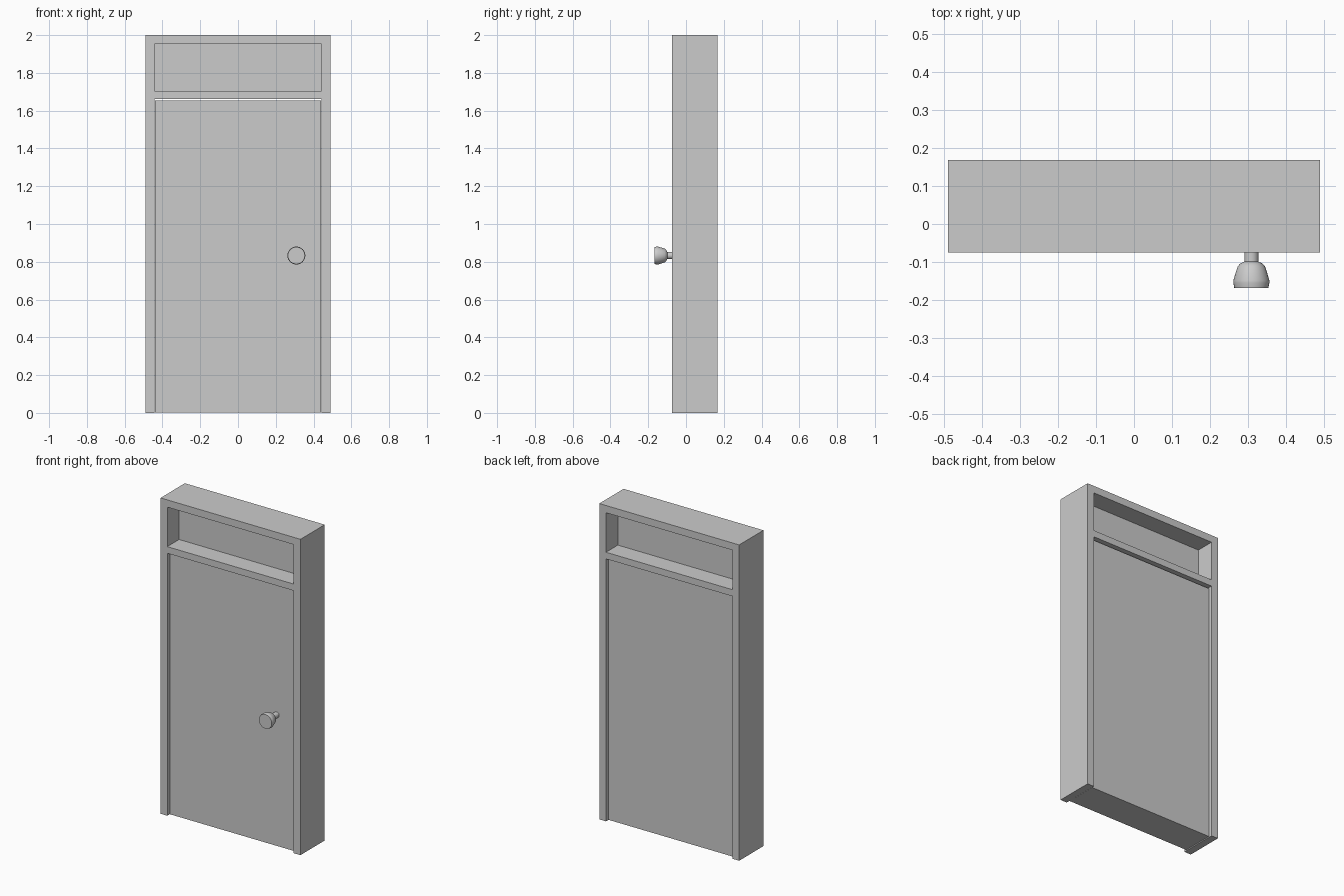
import bpy
import bmesh
import math

cube = bpy.data.objects.get("Cube")
if cube:
    bpy.data.objects.remove(cube, do_unlink=True)

# One plain grey for every part
grey = bpy.data.materials.new("plain grey")
grey.use_nodes = True
colour = (0.6, 0.6, 0.6, 1)
grey.diffuse_color = colour
grey.node_tree.nodes["Principled BSDF"].inputs["Base Color"].default_value = colour

# Shared dimensions
HALF_W, HEIGHT = 0.49, 2.0
FRONT, BACK = -0.075, 0.168
MID = (FRONT + BACK) / 2
OPEN_W, OPEN_TOP = 0.443, 1.662
SILL, HEAD = 1.704, 1.954
RECESS = 0.02


def add_object(name, data):
    obj = bpy.data.objects.new(name, data)
    bpy.context.collection.objects.link(obj)
    obj.data.materials.append(grey)
    return obj


def select_only(obj):
    bpy.ops.object.select_all(action='DESELECT')
    obj.select_set(True)
    bpy.context.view_layer.objects.active = obj


def box(name, x, y, z):
    """Box spanning the (low, high) pair given for each axis."""
    bm = bmesh.new()
    bmesh.ops.create_cube(bm, size=1)
    for v in bm.verts:
        v.co = [lo + (hi - lo) * (c + 0.5) for c, (lo, hi) in zip(v.co, (x, y, z))]
    mesh = bpy.data.meshes.new(name)
    bm.to_mesh(mesh)
    bm.free()
    return add_object(name, mesh)


# Door frame: outline with a doorway notch and a transom hole, extruded in depth
outline = [(-HALF_W, 0), (-HALF_W, HEIGHT), (HALF_W, HEIGHT), (HALF_W, 0),
           (OPEN_W, 0), (OPEN_W, OPEN_TOP), (-OPEN_W, OPEN_TOP), (-OPEN_W, 0)]
hole = [(-OPEN_W, SILL), (OPEN_W, SILL), (OPEN_W, HEAD), (-OPEN_W, HEAD)]
curve = bpy.data.curves.new("door_frame", 'CURVE')
curve.dimensions = '2D'
curve.fill_mode = 'BOTH'
curve.extrude = (BACK - FRONT) / 2
for points in (outline, hole):
    spline = curve.splines.new('POLY')
    spline.points.add(len(points) - 1)
    for p, (x, z) in zip(spline.points, points):
        p.co = (x, z, 0, 1)
    spline.use_cyclic_u = True
frame = add_object("door_frame", curve)
frame.rotation_euler.x = math.pi / 2
frame.location.y = MID
select_only(frame)
bpy.ops.object.convert(target='MESH')
bpy.ops.object.shade_flat()

# Door leaf, with a narrow gap around it, and the thin transom panel
box("door_leaf", (-0.439, 0.439), (FRONT + RECESS, BACK - RECESS), (0.003, 1.653))
box("transom_panel", (-OPEN_W, OPEN_W), (MID - 0.003, MID + 0.003), (SILL, HEAD))

# Door knob: (radius, y) profile spun around the knob axis
profile = [(0, -0.05), (0.0185, -0.05), (0.0185, -0.099), (0.029, -0.104),
           (0.036, -0.112), (0.042, -0.13), (0.0475, -0.149),
           (0.0475, -0.155), (0.045, -0.168), (0, -0.168)]
bm = bmesh.new()
verts = [bm.verts.new((r, y, 0)) for r, y in profile]
edges = [bm.edges.new(pair) for pair in zip(verts, verts[1:])]
bmesh.ops.spin(bm, geom=verts + edges, cent=(0, 0, 0), axis=(0, 1, 0),
               angle=math.tau, steps=32)
bmesh.ops.remove_doubles(bm, verts=bm.verts, dist=0.0001)
bmesh.ops.recalc_face_normals(bm, faces=bm.faces)
mesh = bpy.data.meshes.new("door_knob")
bm.to_mesh(mesh)
bm.free()
knob = add_object("door_knob", mesh)
knob.location = (0.309, 0, 0.833)
select_only(knob)
bpy.ops.object.shade_smooth_by_angle(angle=math.radians(35))
